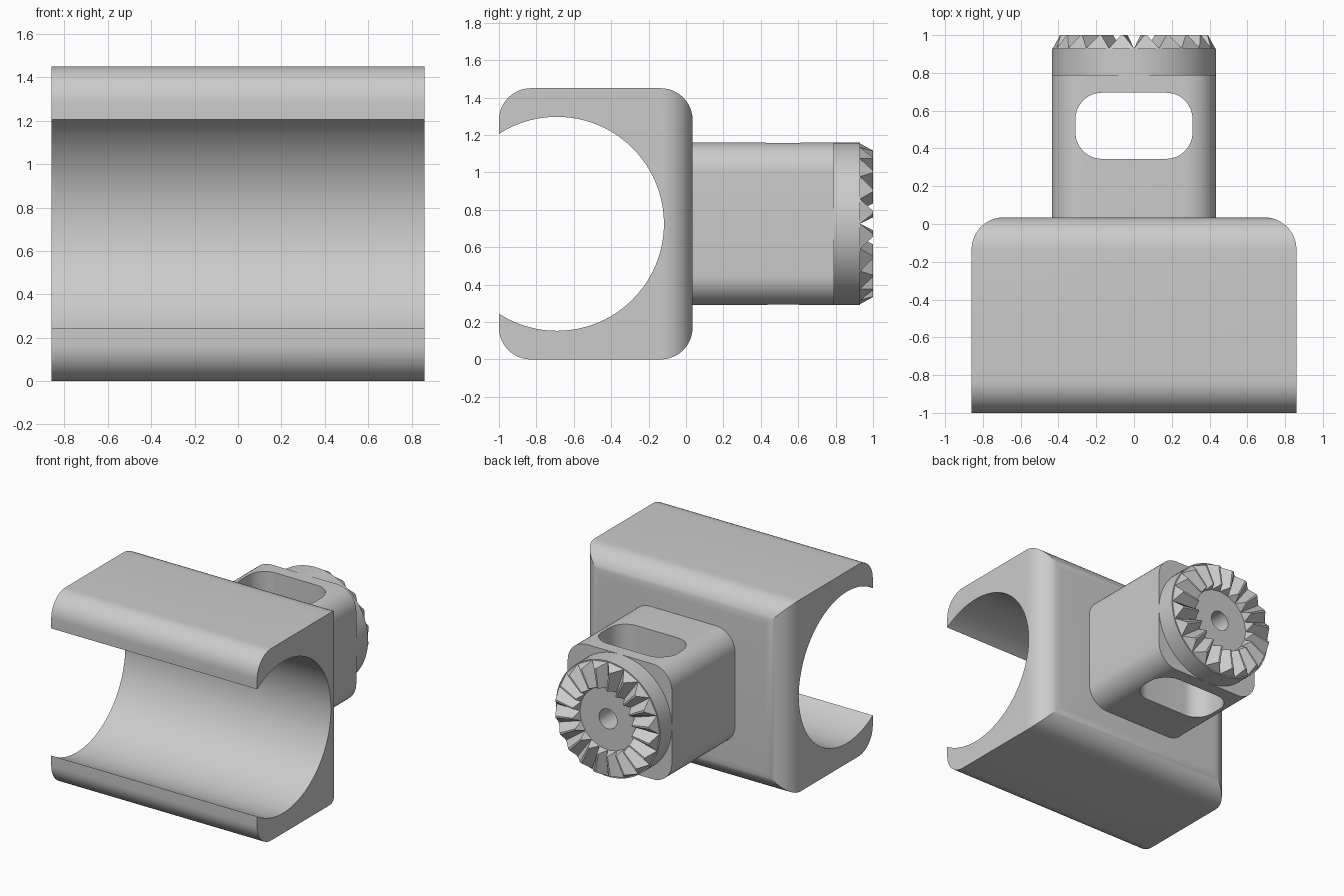
import bpy
import bmesh
from math import sin, cos, pi, radians

default = bpy.data.objects.get("Cube")
if default:
    bpy.data.objects.remove(default, do_unlink=True)

# One plain grey for the whole clamp
grey = bpy.data.materials.new("plain grey")
grey.use_nodes = True
grey.diffuse_color = (0.6, 0.6, 0.6, 1)
grey.node_tree.nodes["Principled BSDF"].inputs["Base Color"].default_value = (0.6, 0.6, 0.6, 1)

MID = 0.725       # height of the main axis
HALF = 0.435      # neck half width and disc radius
DISC_Y = 0.93     # face that carries the teeth


def circle(cu, cv, r, n=96):
    return [(cu + r * cos(2 * pi * i / n), cv + r * sin(2 * pi * i / n)) for i in range(n)]


def rounded_rect(u0, u1, v0, v1, radii, n=12):
    """Corner radii run anticlockwise from (u1, v1); zero keeps a sharp corner."""
    corners = [(u1, v1, -1, -1), (u0, v1, 1, -1), (u0, v0, 1, 1), (u1, v0, -1, 1)]
    pts = []
    for k, ((u, v, su, sv), r) in enumerate(zip(corners, radii)):
        steps = n if r else 0
        for i in range(steps + 1):
            a = pi / 2 * (k + i / n)
            pts.append((u + su * r + r * cos(a), v + sv * r + r * sin(a)))
    return pts


def make_object(name, bm):
    bmesh.ops.recalc_face_normals(bm, faces=bm.faces)
    mesh = bpy.data.meshes.new(name)
    bm.to_mesh(mesh)
    bm.free()
    mesh.materials.append(grey)
    obj = bpy.data.objects.new(name, mesh)
    bpy.context.collection.objects.link(obj)
    return obj


def prism(name, pts, axis, a, b):
    """Extrude a closed 2D profile along x (y, z), y (x, z) or z (x, y)."""
    place = {"x": lambda u, v, w: (w, u, v),
             "y": lambda u, v, w: (u, w, v),
             "z": lambda u, v, w: (u, v, w)}[axis]
    bm = bmesh.new()
    rings = [[bm.verts.new(place(u, v, w)) for u, v in pts] for w in (a, b)]
    for ring in rings:
        bm.faces.new(ring)
    for i in range(len(pts)):
        j = (i + 1) % len(pts)
        bm.faces.new((rings[0][i], rings[0][j], rings[1][j], rings[1][i]))
    return make_object(name, bm)


def activate(obj):
    bpy.ops.object.select_all(action="DESELECT")
    obj.select_set(True)
    bpy.context.view_layer.objects.active = obj


def boolean(obj, tool, operation="DIFFERENCE"):
    mod = obj.modifiers.new("cut", "BOOLEAN")
    mod.operation, mod.object, mod.solver = operation, tool, "EXACT"
    activate(obj)
    bpy.ops.object.modifier_apply(modifier=mod.name)
    bpy.data.objects.remove(tool, do_unlink=True)


def smooth(obj):
    activate(obj)
    bpy.ops.object.shade_smooth_by_angle(angle=radians(25))


# Clamp body: two rounded profiles crossed, then bored open to the front
body = prism("clamp_body", rounded_rect(-1, 0.035, 0, 1.45, [0.17] * 4), "x", -0.86, 0.86)
plan = rounded_rect(-0.86, 0.86, -1.1, 0.035, [0.17, 0.17, 0, 0])
boolean(body, prism("plan_tool", plan, "z", -0.1, 1.6), "INTERSECT")
boolean(body, prism("bore_tool", circle(-0.69, MID, 0.572), "x", -1, 1))

# Square neck with a slot through it from top to bottom
neck = prism("neck", rounded_rect(-HALF, HALF, MID - HALF, MID + HALF, [0.16] * 4), "y", 0, 0.79)
slot = rounded_rect(-0.31, 0.31, 0.345, 0.695, [0.14] * 4)
boolean(neck, prism("slot_tool", slot, "z", 0, 1.5))
boolean(neck, prism("neck_hole_tool", circle(0, MID, 0.075, 32), "y", 0.5, 1.1))

# Round end disc with a bolt hole
disc = prism("end_disc", circle(0, MID, HALF), "y", 0.79, DISC_Y)
boolean(disc, prism("disc_hole_tool", circle(0, MID, 0.075, 32), "y", 0.5, 1.1))

for part in (body, neck, disc):
    smooth(part)

# Ring of radial locking teeth, with a valley on each axis
TEETH = 20
bm = bmesh.new()
for t in range(TEETH):
    mid = 2 * pi * (t + 0.5) / TEETH

    def vert(r, turn, y):
        a = mid + turn * pi / TEETH
        return bm.verts.new((r * cos(a), y, MID + r * sin(a)))

    base = [vert(0.235, -1, DISC_Y), vert(0.43, -1, DISC_Y),
            vert(0.43, 1, DISC_Y), vert(0.235, 1, DISC_Y)]
    top = [vert(0.25, -0.12, 1), vert(0.395, -0.12, 1),
           vert(0.395, 0.12, 1), vert(0.25, 0.12, 1)]
    bm.faces.new(base)
    bm.faces.new(top)
    for i in range(4):
        j = (i + 1) % 4
        bm.faces.new((base[i], base[j], top[j], top[i]))
make_object("locking_teeth", bm)
